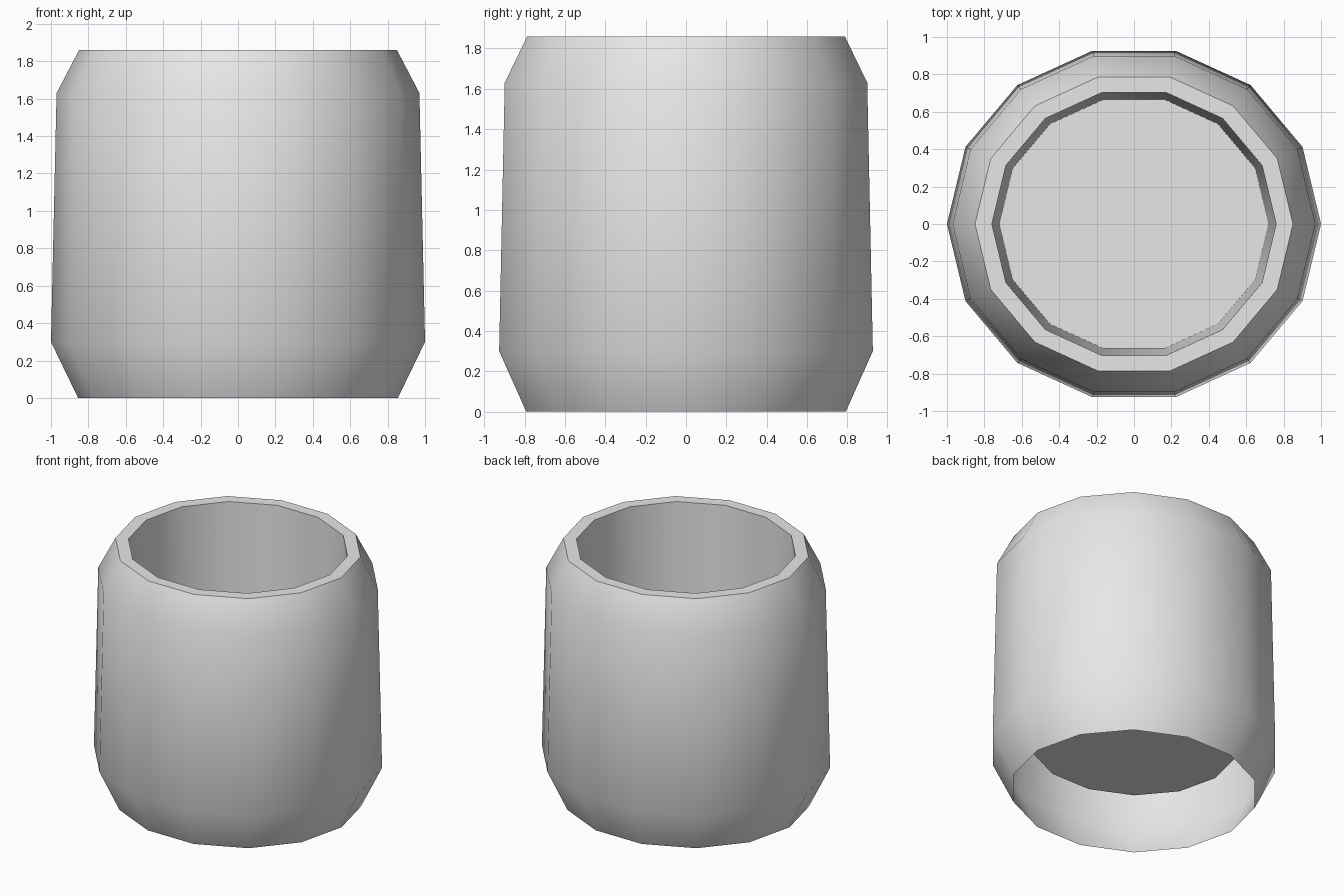
import bpy
import bmesh
import math

default_cube = bpy.data.objects.get("Cube")
if default_cube:
    bpy.data.objects.remove(default_cube, do_unlink=True)

SIDES = 14
DEPTH_SCALE = 0.95

# Plain grey material
grey = bpy.data.materials.new("plain_grey")
grey.use_nodes = True
grey.diffuse_color = (0.8, 0.8, 0.8, 1)
grey.node_tree.nodes["Principled BSDF"].inputs["Base Color"].default_value = (0.8, 0.8, 0.8, 1)

# (radius, height): open foot, outer wall, flat rim, inner wall, floor
PROFILE = [(0.855, 0), (1, 0.3), (0.97, 1.63), (0.85, 1.86), (0.76, 1.86), (0.72, 0.37)]


def add_ring(bm, radius, height):
    angles = [2 * math.pi * i / SIDES for i in range(SIDES)]
    return [bm.verts.new((radius * math.cos(a), radius * math.sin(a) * DEPTH_SCALE, height))
            for a in angles]


# Cup shell, open underneath, with a raised floor inside
bm = bmesh.new()
rings = [add_ring(bm, r, z) for r, z in PROFILE]
for low, high in zip(rings, rings[1:]):
    for i in range(SIDES):
        j = (i + 1) % SIDES
        bm.faces.new((low[i], low[j], high[j], high[i]))
bm.faces.new(rings[-1])

mesh = bpy.data.meshes.new("cup")
bm.to_mesh(mesh)
bm.free()
mesh.materials.append(grey)
cup = bpy.data.objects.new("cup", mesh)
bpy.context.collection.objects.link(cup)

# Smooth walls, crisp rim and floor
bpy.ops.object.select_all(action="DESELECT")
cup.select_set(True)
bpy.context.view_layer.objects.active = cup
bpy.ops.object.shade_smooth_by_angle(angle=math.radians(30))
